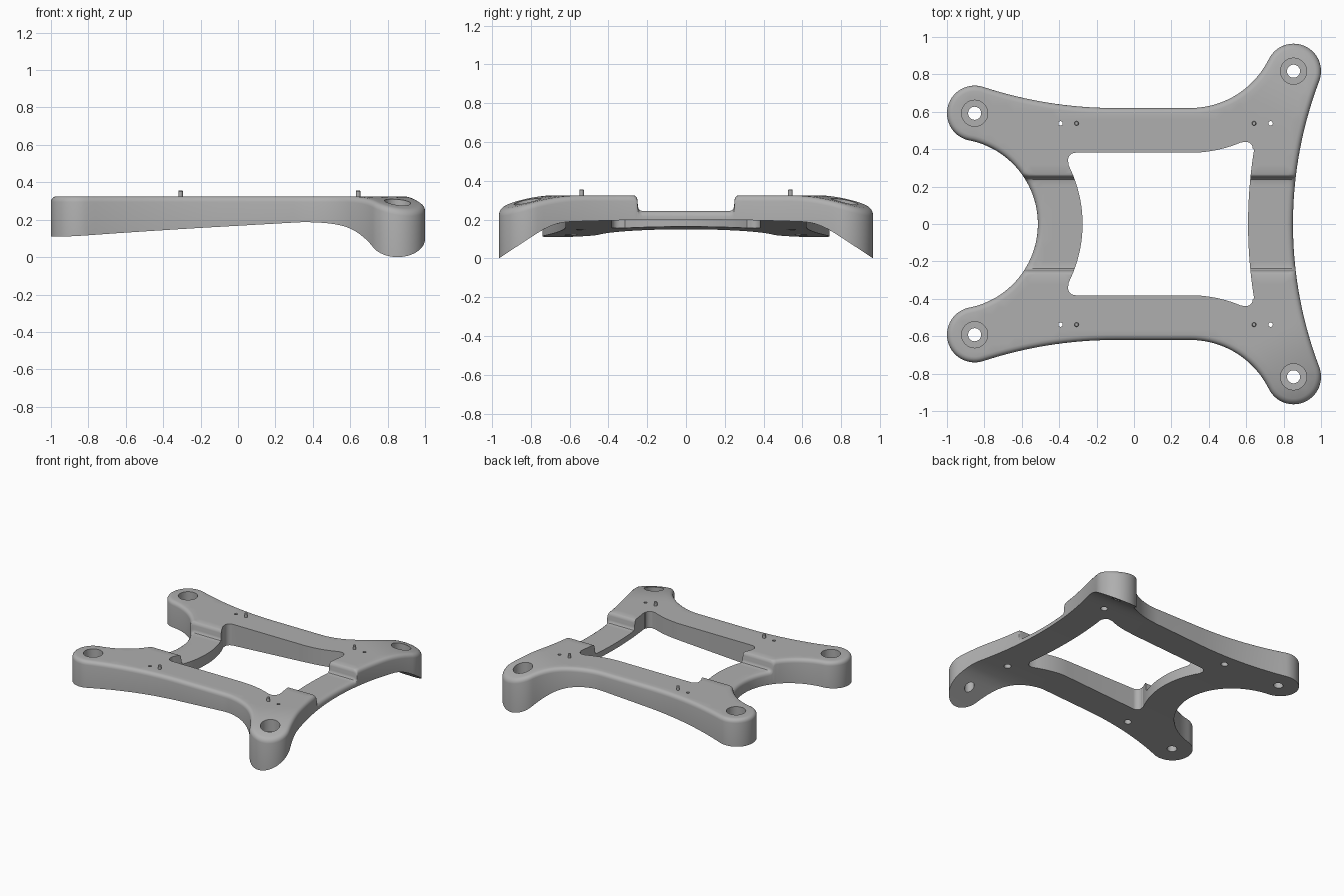
import bpy, bmesh, math
from mathutils import Vector, geometry
from mathutils.bvhtree import BVHTree

if "Cube" in bpy.data.objects:
    bpy.data.objects.remove(bpy.data.objects["Cube"])

grey = bpy.data.materials.new("satin grey")
grey.diffuse_color = (0.43, 0.43, 0.43, 1)
grey.use_nodes = True
grey.node_tree.nodes["Principled BSDF"].inputs["Base Color"].default_value = grey.diffuse_color


def arc(cx, cy, r, a0, a1, n):
    return [(cx + r * math.cos(math.radians(a0 + (a1 - a0) * i / n)),
             cy + r * math.sin(math.radians(a0 + (a1 - a0) * i / n))) for i in range(n + 1)]


def angle(a, b):
    return math.degrees(math.atan2(b[1] - a[1], b[0] - a[0]))


def mirrored(half):
    """Close a half outline (right to left, y >= 0) by mirroring across y = 0."""
    pts = []
    for p in half:
        if not pts or math.dist(p, pts[-1]) > 0.004:
            pts.append(p)
    return pts + [(x, -y) for x, y in reversed(pts[1:-1])]


# Plan outline: two round feet joined by tangent concave arcs
FR, FL, RR, RL = (0.853, 0.817), (-0.852, 0.592), 0.147, 0.148
side, c1, c2, c3 = (3.0, 0.0), (0.3, 1.089), (-0.1, 2.888), (-0.97, 0.0)
t0, t1 = angle(FR, side), angle(FR, c1)
t2, t3 = angle(FL, c2), angle(FL, c3) % 360
outer = mirrored(
    arc(*side, 2.15, 180, 180 + t0, 24)
    + arc(*FR, RR, t0, t1, 28)
    + arc(*c1, 0.469, t1 - 180, -90, 20)
    + arc(*c2, 2.268, -90, t2 - 180, 16)
    + arc(*FL, RL, t2, t3, 28)
    + arc(*c3, 0.456, t3 - 180, 0, 24))
# Central opening
inner = mirrored(
    arc(3.09, 0, 2.48, 180, 170.8, 16)
    + arc(0.60, 0.404, 0.035, 0, 105, 8)
    + arc(0.3, 1.081, 0.70, -67, -90, 10)
    + arc(-0.313, 0.341, 0.04, 90, 205, 8)
    + arc(-0.97, 0, 0.695, 27, 0, 16))


def wall_tree(loop):
    n = len(loop)
    vs = [Vector((x, y, z)) for z in (-1, 1) for x, y in loop]
    return BVHTree.FromPolygons(vs, [(i, (i + 1) % n, n + (i + 1) % n, n + i) for i in range(n)])


def inside(p, loop):
    hit = False
    for (x0, y0), (x1, y1) in zip(loop, loop[1:] + loop[:1]):
        if (y0 > p[1]) != (y1 > p[1]) and p[0] < x0 + (p[1] - y0) * (x1 - x0) / (y1 - y0):
            hit = not hit
    return hit


def offset(loop, d):
    out = []
    for i, p in enumerate(loop):
        a, b = loop[i - 1], loop[(i + 1) % len(loop)]
        t = Vector((b[0] - a[0], b[1] - a[1])).normalized()
        out.append((p[0] - t.y * d, p[1] + t.x * d))
    return out


outer_tree, inner_tree = wall_tree(outer), wall_tree(inner)


def dist(tree, x, y):
    return tree.find_nearest(Vector((x, y, 0)))[3]


# Notch profile: (|y|, height) through the step in both cross bars
NOTCH = [(0.228, 0.245), (0.238, 0.248), (0.245, 0.257), (0.248, 0.270),
         (0.250, 0.300), (0.253, 0.312), (0.260, 0.321), (0.270, 0.325)]
FILLET = 0.03


def top(x, y):
    y = abs(y)
    z = NOTCH[0][1] if y < NOTCH[0][0] else 0.325
    for (ya, za), (yb, zb) in zip(NOTCH, NOTCH[1:]):
        if ya <= y <= yb:
            z = za + (zb - za) * (y - ya) / (yb - ya)
    t = (x - 0.85) * 0.45 + (y - 0.82) * 0.9 + 0.25      # right feet droop outward
    z -= 0.48 * max(0, t) ** 2
    d = min(FILLET, dist(outer_tree, x, y))
    return z - FILLET + math.sqrt(max(0, FILLET ** 2 - (FILLET - d) ** 2))


def bottom(x, y):
    y = abs(y)
    s = min(1, max(0, (x + 0.3) / 0.8))
    ramp = y - 0.68 if y > 0.76 else max(0, y - 0.6) ** 2 / 0.32
    ramp *= 0.603 * s * s * (3 - 2 * s)
    return max(0, 0.2 + 0.058 * min(0, x - 0.35) - 0.013 * (y / 0.65) ** 2 - ramp)


# Plan triangulation with fillet rings, notch rows and an even interior grid
pts, edges = [], []


def add_loop(loop, closed=True):
    b, n = len(pts), len(loop)
    pts.extend(Vector(p) for p in loop)
    edges.extend((b + i, b + (i + 1) % n) for i in range(n if closed else n - 1))


for d in (0, 0.0025, 0.009, 0.018, FILLET):
    add_loop(offset(outer, d) if d else outer)
add_loop(inner)
for ny, _ in NOTCH:
    for s in (-1, 1):
        for xa, xb in ((-0.65, -0.25), (0.58, 0.93)):
            add_loop([(xa + (xb - xa) * i / 10, s * ny) for i in range(11)], False)
for i in range(-25, 26):
    for j in range(-25, 26):
        x, y = i * 0.04, j * 0.04
        if not 0.21 < abs(y) < 0.29 and dist(outer_tree, x, y) > 0.045 and dist(inner_tree, x, y) > 0.015:
            pts.append(Vector((x, y)))
verts, _, tris = geometry.delaunay_2d_cdt(pts, edges, [], 0, 1e-5)[:3]
keep = []
for f in tris:
    c = sum((verts[i] for i in f), Vector((0, 0))) / len(f)
    if inside(c, outer) and not inside(c, inner):
        keep.append(f)

# Frame body: top skin, bottom skin and the walls between them
bm = bmesh.new()
used = {i for f in keep for i in f}
up = {i: bm.verts.new((*verts[i], top(*verts[i]))) for i in used}
lo = {i: bm.verts.new((*verts[i], bottom(*verts[i]))) for i in used}
directed = {(f[k], f[(k + 1) % 3]) for f in keep for k in range(3)}
for f in keep:
    bm.faces.new([up[i] for i in f])
    bm.faces.new([lo[i] for i in reversed(f)])
for a, b in directed:
    if (b, a) not in directed:
        bm.faces.new((up[b], up[a], lo[a], lo[b]))
bmesh.ops.recalc_face_normals(bm, faces=bm.faces)


def make_object(name, bm):
    me = bpy.data.meshes.new(name)
    bm.to_mesh(me)
    bm.free()
    ob = bpy.data.objects.new(name, me)
    me.materials.append(grey)
    bpy.context.collection.objects.link(ob)
    return ob


def lathe(bm, x, y, profile, n=32):
    rings = [[bm.verts.new((x + r * math.cos(math.tau * k / n), y + r * math.sin(math.tau * k / n), z))
              for k in range(n)] for r, z in profile]
    for a, b in zip(rings, rings[1:]):
        for k in range(n):
            bm.faces.new((a[k], a[(k + 1) % n], b[(k + 1) % n], b[k]))
    bm.faces.new(rings[0][::-1])
    bm.faces.new(rings[-1])


frame = make_object("frame", bm)

# Counterbored foot holes and small screw holes bored from below
bm = bmesh.new()
for s in (-1, 1):
    for (x, y), floor in ((FR, 0.215), (FL, 0.245)):
        lathe(bm, x, s * y, [(0.035, -0.2), (0.035, floor), (0.07, floor), (0.07, 0.5)])
    for x, floor in ((-0.393, 0.21), (0.73, 0.25)):
        lathe(bm, x, s * 0.538, [(0.026, -0.2), (0.026, floor), (0.012, floor), (0.012, 0.5)], 20)
bmesh.ops.recalc_face_normals(bm, faces=bm.faces)
cutter = make_object("hole_cutter", bm)
cutter.hide_render = True
mod = frame.modifiers.new("holes", "BOOLEAN")
mod.operation, mod.solver, mod.object = "DIFFERENCE", "EXACT", cutter
bpy.context.view_layer.objects.active = frame
bpy.ops.object.modifier_apply(modifier=mod.name)
bpy.data.objects.remove(cutter)

# Locating pins
bm = bmesh.new()
for s in (-1, 1):
    for x in (-0.307, 0.642):
        lathe(bm, x, s * 0.538, [(0.012, 0.30), (0.012, 0.352), (0.009, 0.356)], 16)
pins = make_object("locating_pins", bm)

for ob in (frame, pins):
    bpy.ops.object.select_all(action="DESELECT")
    ob.select_set(True)
    bpy.context.view_layer.objects.active = ob
    bpy.ops.object.shade_smooth_by_angle(angle=math.radians(30))
